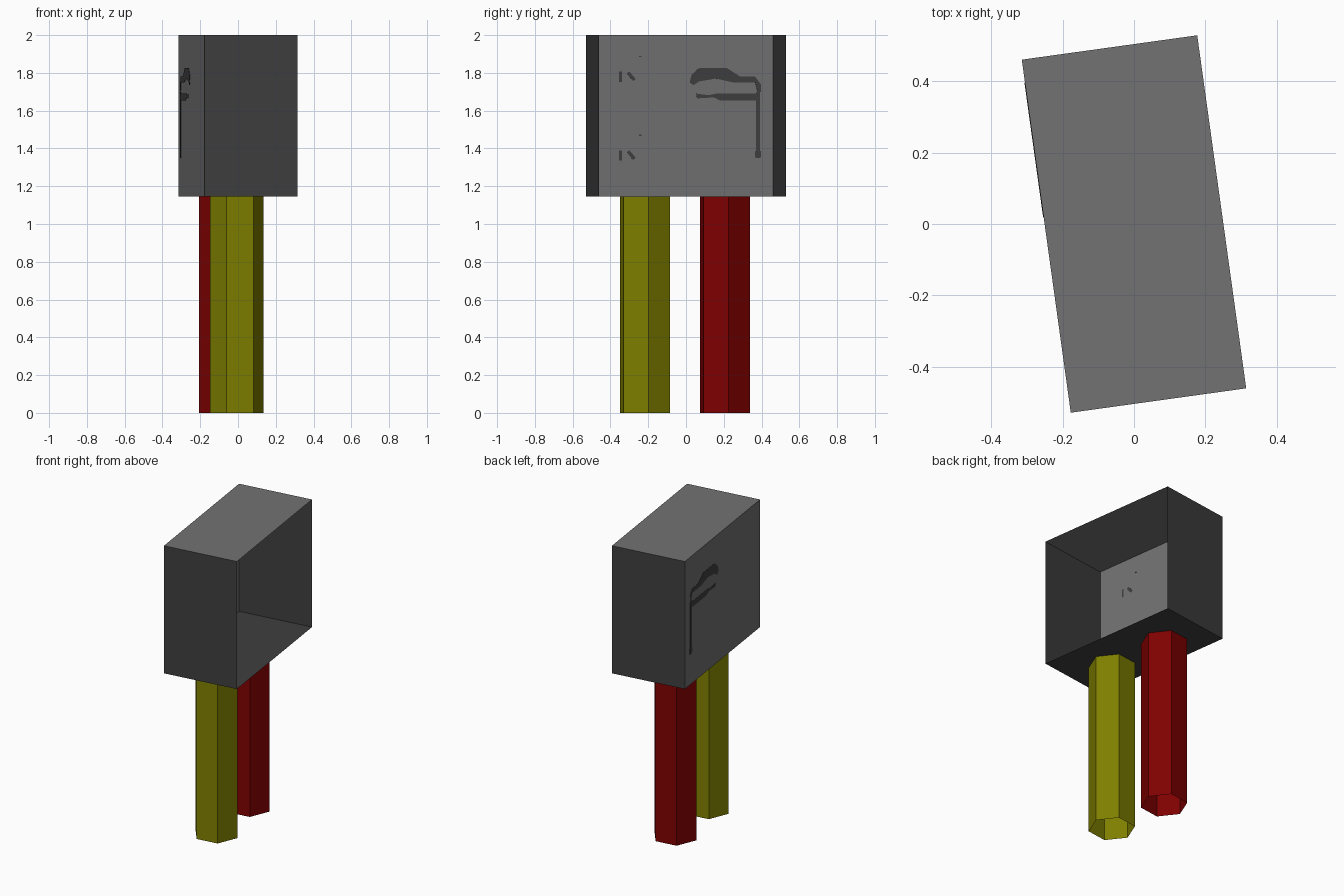
import bpy, bmesh, math
from mathutils import Matrix, Vector

cube = bpy.data.objects.get("Cube")
if cube:
    bpy.data.objects.remove(cube, do_unlink=True)

TURN = Matrix.Rotation(math.radians(7.9), 4, 'Z')
WIDTH, LENGTH, BASE, TOP = 0.497, 1.0, 1.146, 2.0
WALL = -WIDTH / 2


def material(name, rgb):
    m = bpy.data.materials.new(name)
    m.use_nodes = True
    colour = (*rgb, 1)
    m.diffuse_color = colour
    m.node_tree.nodes["Principled BSDF"].inputs["Base Color"].default_value = colour
    return m


grey = material("grey", (0.168, 0.168, 0.168))
dark = material("dark grey", (0.05, 0.05, 0.05))
yellow = material("olive yellow", (0.212, 0.212, 0.0))
red = material("deep red", (0.212, 0.0, 0.0))


def add(name, bm, *mats):
    """Turn the finished part about the vertical axis and link it."""
    bm.transform(TURN)
    mesh = bpy.data.meshes.new(name)
    bm.to_mesh(mesh)
    bm.free()
    for mat in mats:
        mesh.materials.append(mat)
    obj = bpy.data.objects.new(name, mesh)
    bpy.context.collection.objects.link(obj)


def plate(name, outline, x0, x1):
    """Thin plate on the closed wall, from (y, z) outline points."""
    bm = bmesh.new()
    face = bm.faces.new([bm.verts.new((x0, y + 0.034, z)) for y, z in outline])
    ext = bmesh.ops.extrude_face_region(bm, geom=[face])["geom"]
    verts = [v for v in ext if isinstance(v, bmesh.types.BMVert)]
    bmesh.ops.translate(bm, verts=verts, vec=(x1 - x0, 0, 0))
    bmesh.ops.recalc_face_normals(bm, faces=bm.faces)
    add(name, bm, dark)


def stroke(name, a, b, width, x0, x1):
    a, b = Vector(a), Vector(b)
    d = (b - a).normalized() * width / 2
    n = Vector((-d.y, d.x))
    plate(name, [a + n, b + n, b - n, a - n], x0, x1)


# Box shell, open on one long side; ends and floor are darker
bm = bmesh.new()
bmesh.ops.create_cube(bm, size=1)
bmesh.ops.scale(bm, verts=bm.verts, vec=(WIDTH, LENGTH, TOP - BASE))
bmesh.ops.translate(bm, verts=bm.verts, vec=(0, 0, (TOP + BASE) / 2))
bm.normal_update()
for f in bm.faces:
    f.material_index = int(abs(f.normal.y) > 0.9 or f.normal.z < -0.9)
open_side = [f for f in bm.faces if f.normal.x > 0.9]
bmesh.ops.delete(bm, geom=open_side, context='FACES_ONLY')
add("box_shell", bm, grey, dark)

# Six-sided hollow legs, open at the bottom, with a corner on the local x axis
LEG_X = -0.037
for name, y, mat in (("front_leg", -0.215, yellow), ("back_leg", 0.213, red)):
    bm = bmesh.new()
    bmesh.ops.create_cone(bm, cap_ends=False, segments=6, radius1=0.143,
                          radius2=0.143, depth=BASE,
                          matrix=Matrix.Translation((LEG_X, y, BASE / 2)))
    off = min((math.atan2(v.co.y - y, v.co.x - LEG_X) for v in bm.verts), key=abs)
    bmesh.ops.rotate(bm, verts=bm.verts, cent=(LEG_X, y, 0),
                     matrix=Matrix.Rotation(-off, 3, 'Z'))
    add(name, bm, mat)

# Dark marks showing on both faces of the closed wall
out, inn = WALL - 0.0015, WALL + 0.0015
plate("curved_mark", [(0.02, 1.75), (0.03, 1.79), (0.07, 1.825), (0.22, 1.825),
                      (0.29, 1.78), (0.37, 1.78), (0.40, 1.74), (0.40, 1.70),
                      (0.385, 1.69), (0.37, 1.75), (0.25, 1.75), (0.16, 1.77),
                      (0.07, 1.755), (0.04, 1.735)], out, inn)
stroke("upright_mark", (0.385, 1.70), (0.385, 1.35), 0.022, out, inn)
stroke("upright_mark_foot", (0.37, 1.37), (0.402, 1.37), 0.035, out, inn)
plate("bar_mark", [(0.055, 1.69), (0.06, 1.665), (0.15, 1.67), (0.18, 1.655),
                   (0.39, 1.655), (0.39, 1.692), (0.17, 1.692), (0.12, 1.682)], out, inn)

# Two sets of small scratches on the inner face
near = WALL + 0.0005
for i, z in enumerate((1.78, 1.363)):
    stroke(f"scratch_upright_{i}", (-0.35, z - 0.027), (-0.35, z + 0.027), 0.014, near, inn)
    stroke(f"scratch_slant_{i}", (-0.31, z + 0.022), (-0.275, z - 0.018), 0.018, near, inn)
    stroke(f"scratch_dot_{i}", (-0.25, z + 0.107), (-0.238, z + 0.107), 0.006, near, inn)
